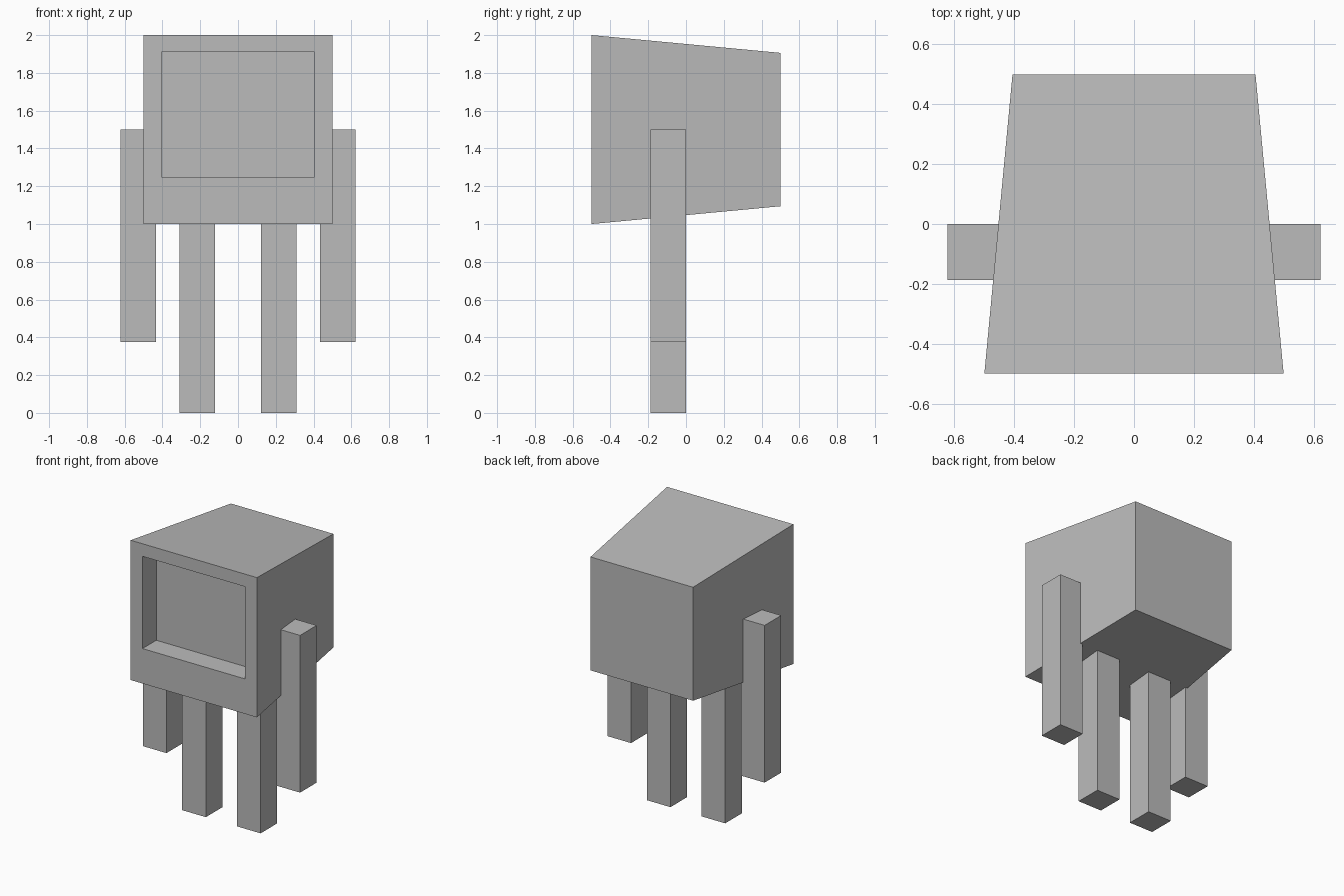
import bpy
import bmesh
from mathutils import Vector

default = bpy.data.objects.get("Cube")
if default:
    bpy.data.objects.remove(default, do_unlink=True)

# One plain grey for every part
GREY = (0.5, 0.5, 0.5, 1.0)
grey = bpy.data.materials.new("plain_grey")
grey.use_nodes = True
grey.diffuse_color = GREY
grey.node_tree.nodes["Principled BSDF"].inputs["Base Color"].default_value = GREY


def finish(name, bm):
    """Turn a bmesh into a flat-shaded object."""
    bmesh.ops.recalc_face_normals(bm, faces=bm.faces)
    mesh = bpy.data.meshes.new(name)
    bm.to_mesh(mesh)
    bm.free()
    mesh.materials.append(grey)
    obj = bpy.data.objects.new(name, mesh)
    bpy.context.scene.collection.objects.link(obj)
    return obj


def box(name, low, high):
    low, high = Vector(low), Vector(high)
    bm = bmesh.new()
    bmesh.ops.create_cube(bm, size=1)
    for v in bm.verts:
        v.co = (low + high) / 2 + v.co * (high - low)
    return finish(name, bm)


def rect(bm, half_width, y, bottom, top):
    """Four corner vertices of an upright rectangle facing the front."""
    corners = ((-1, bottom), (1, bottom), (1, top), (-1, top))
    return [bm.verts.new((s * half_width, y, z)) for s, z in corners]


def bridge(bm, a, b):
    for i in range(4):
        j = (i + 1) % 4
        bm.faces.new((a[i], a[j], b[j], b[i]))


# Body: a block tapering to the back, with a screen recess in the front
bm = bmesh.new()
back = rect(bm, 0.406, 0.5, 1.094, 1.906)
front = rect(bm, 0.5, -0.5, 1.0, 2.0)
opening = rect(bm, 0.406, -0.5, 1.25, 1.91)
screen = rect(bm, 0.406, -0.344, 1.25, 1.91)
for a, b in ((back, front), (front, opening), (opening, screen)):
    bridge(bm, a, b)
bm.faces.new(back)
bm.faces.new(screen)
finish("body", bm)

# Arms and legs: equal square posts, mirrored left and right
THICK, LENGTH = 0.1875, 1.125
for limb, inner, base in (("leg", 0.123, 0.0), ("arm", 0.435, 0.375)):
    for side, sign in (("left", 1), ("right", -1)):
        x = sorted((sign * inner, sign * (inner + THICK)))
        box(f"{side}_{limb}", (x[0], -THICK, base), (x[1], 0, base + LENGTH))
